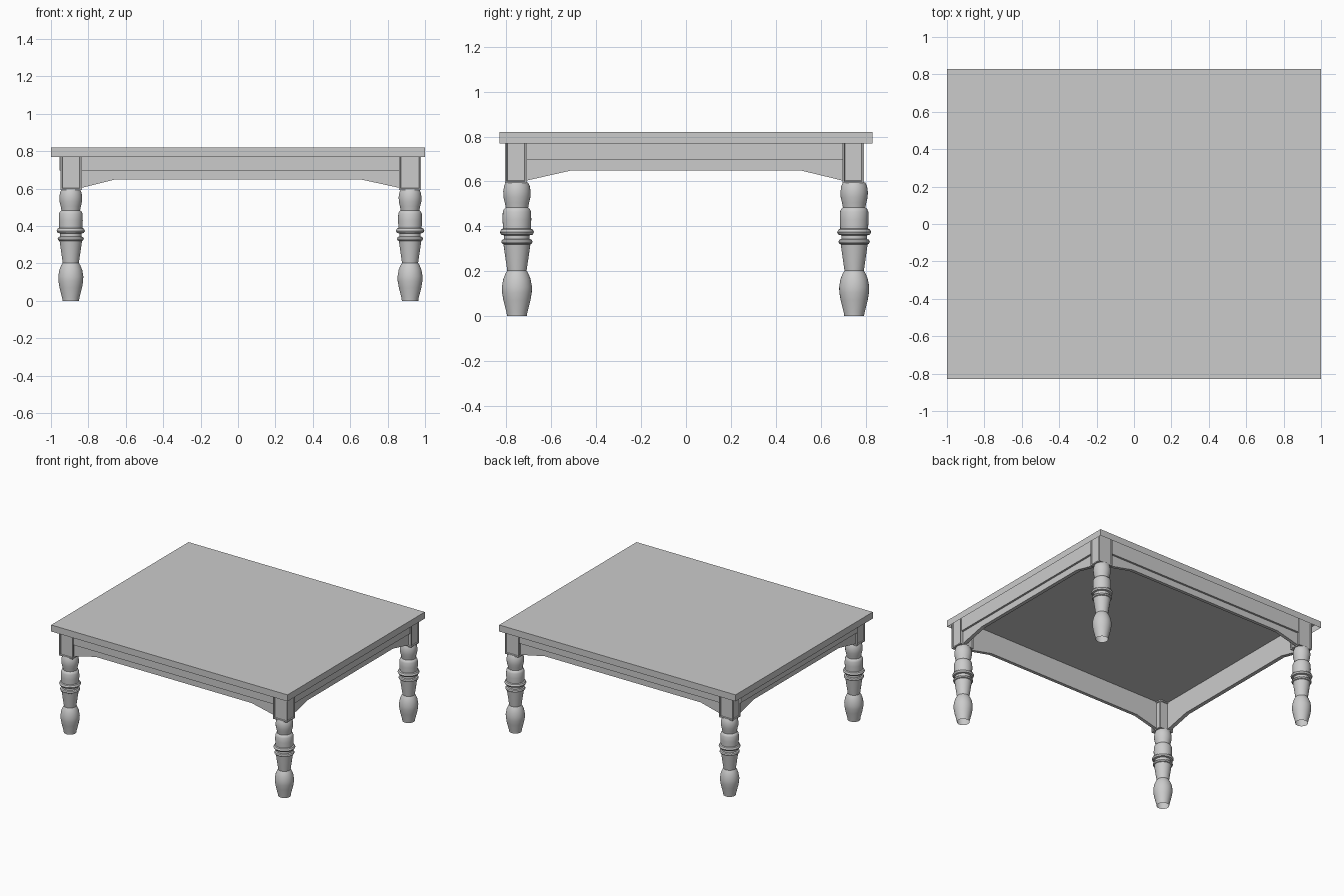
import bpy, bmesh
from math import pi, cos, sin

if "Cube" in bpy.data.objects:
    bpy.data.objects.remove(bpy.data.objects["Cube"])


def finish(name, bm):
    bmesh.ops.recalc_face_normals(bm, faces=bm.faces)
    me = bpy.data.meshes.new(name)
    bm.to_mesh(me)
    bm.free()
    ob = bpy.data.objects.new(name, me)
    bpy.context.collection.objects.link(ob)
    return ob


def box(name, x0, x1, y0, y1, z0, z1, panel=0, open_bottom=False):
    bm = bmesh.new()
    bmesh.ops.create_cube(bm, size=1)
    for v in bm.verts:
        v.co = ((x0 + x1) / 2 + v.co.x * (x1 - x0),
                (y0 + y1) / 2 + v.co.y * (y1 - y0),
                (z0 + z1) / 2 + v.co.z * (z1 - z0))
    bm.normal_update()
    if open_bottom:
        bmesh.ops.delete(bm, geom=[f for f in bm.faces if f.normal.z < -0.5], context='FACES')
    # recessed panels on the four upright faces
    if panel:
        for f in [f for f in bm.faces if abs(f.normal.z) < 0.5]:
            inward = -0.006 * f.normal
            bmesh.ops.inset_region(bm, faces=[f], thickness=panel)
            bmesh.ops.inset_region(bm, faces=[f], thickness=0.004)
            bmesh.ops.translate(bm, verts=f.verts[:], vec=inward)
    return finish(name, bm)


def lathe(name, x, y, profile, n=32):
    bm = bmesh.new()
    rings = [[bm.verts.new((x + r * cos(2 * pi * i / n), y + r * sin(2 * pi * i / n), z))
              for i in range(n)] for r, z in profile]
    for a, b in zip(rings, rings[1:]):
        for i in range(n):
            bm.faces.new((a[i], a[(i + 1) % n], b[(i + 1) % n], b[i]))
    ob = finish(name, bm)
    bpy.context.view_layer.objects.active = ob
    ob.select_set(True)
    bpy.ops.object.shade_smooth_by_angle(angle=0.6)
    ob.select_set(False)


def apron(name, a, b, c, d0, d1, along_x):
    # board from a to b, straight bottom with sloped ends rising at +-c
    prof = [(a, TOP), (a, 0.603), (-c, 0.648), (c, 0.648), (b, 0.603), (b, TOP)]
    bm = bmesh.new()
    rows = [[bm.verts.new((s, d, z) if along_x else (d, s, z)) for s, z in prof]
            for d in (d0, d1)]
    n = len(prof)
    for i in range(n):
        bm.faces.new((rows[0][i], rows[0][(i + 1) % n], rows[1][(i + 1) % n], rows[1][i]))
    for r in rows:
        bm.faces.new(r)
    finish(name, bm)


# hollow top: the frame reaches up inside it
TOP = 0.815
box("table_top", -1, 1, -0.83, 0.83, 0.77, 0.82, open_bottom=True)

# turned legs with square panelled blocks
PROFILE = [(0.044, 0), (0.046, 0.015), (0.06, 0.07), (0.066, 0.105), (0.067, 0.13),
           (0.061, 0.165), (0.051, 0.19), (0.043, 0.203), (0.05, 0.25), (0.06, 0.32),
           (0.066, 0.323), (0.07, 0.331), (0.066, 0.34), (0.057, 0.344), (0.057, 0.36),
           (0.07, 0.363), (0.076, 0.374), (0.07, 0.386), (0.062, 0.39), (0.064, 0.43),
           (0.063, 0.465), (0.058, 0.477), (0.05, 0.484), (0.054, 0.505), (0.06, 0.53),
           (0.061, 0.555), (0.057, 0.58), (0.05, 0.595)]
XS = {"left": (-0.95, -0.835, -0.894), "right": (0.861, 0.979, 0.92)}
YS = {"front": (-0.807, -0.709, -0.753), "back": (0.696, 0.793, 0.749)}
for xn, (x0, x1, xc) in XS.items():
    for yn, (y0, y1, yc) in YS.items():
        lathe(f"{yn}_{xn}_leg", xc, yc, PROFILE)
        box(f"{yn}_{xn}_leg_block", x0, x1, y0, y1, 0.592, TOP, panel=0.012)

# thin aprons with shaped lower edges
XA, XB, YA, YB = -0.84, 0.866, -0.714, 0.701
apron("front_apron", XA, XB, 0.66, -0.78, -0.755, True)
apron("back_apron", XA, XB, 0.66, 0.742, 0.767, True)
apron("left_apron", YA, YB, 0.515, -0.935, -0.905, False)
apron("right_apron", YA, YB, 0.515, 0.925, 0.953, False)

# raised upper rails on the apron faces
box("front_rail", XA, XB, -0.795, -0.778, 0.697, TOP)
box("back_rail", XA, XB, 0.765, 0.782, 0.697, TOP)
box("left_rail", -0.955, -0.93, YA, YB, 0.697, TOP)
box("right_rail", 0.95, 0.968, YA, YB, 0.697, TOP)
